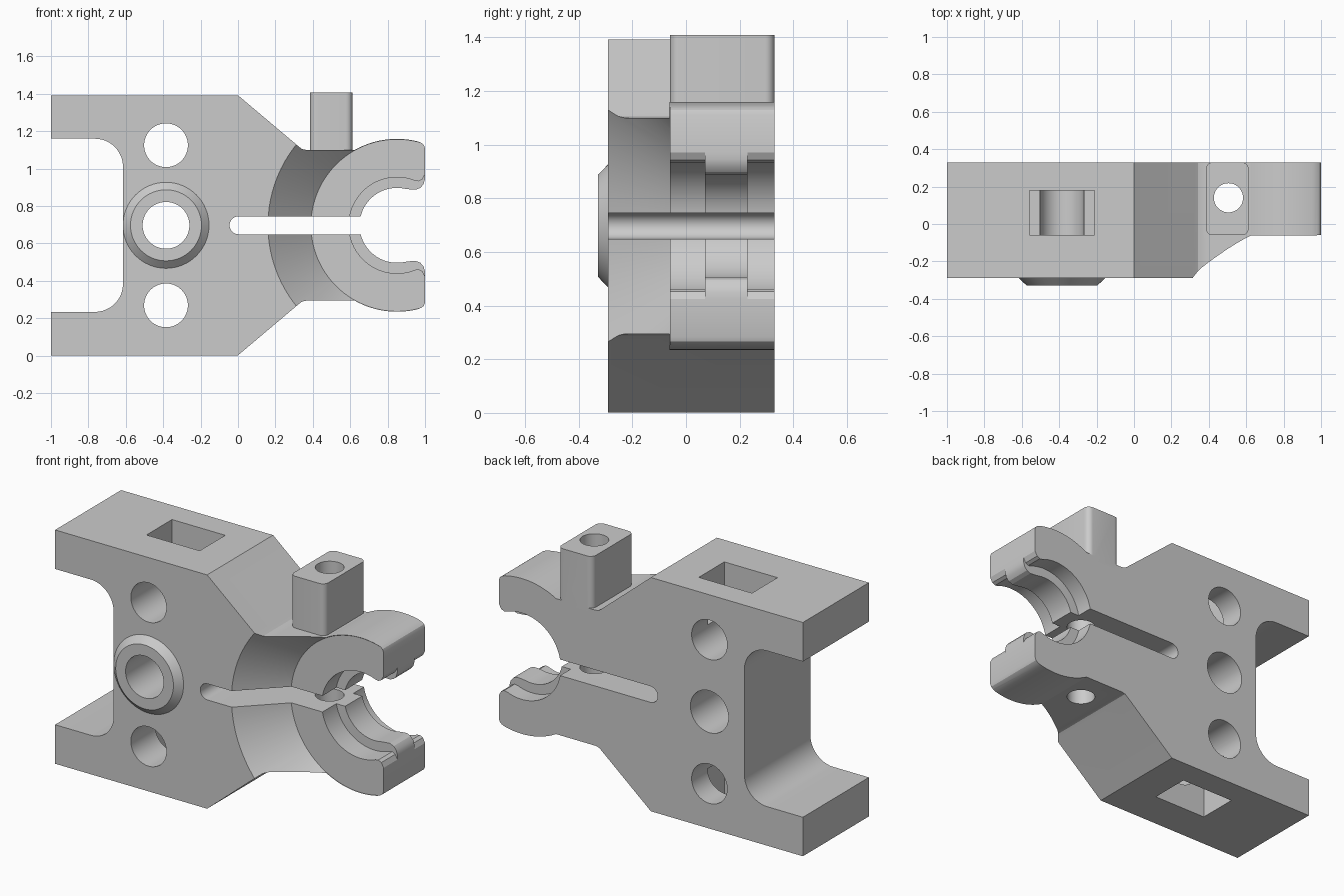
import bpy, bmesh, math

old = bpy.data.objects.get("Cube")
if old:
    bpy.data.objects.remove(old, do_unlink=True)

ZC = 0.697                     # height of the symmetry plane
FRONT, JAW_FRONT, BACK = -0.29, -0.06, 0.33
JAW_X = 0.85                   # centre of the round jaw
HOLE_X = -0.385                # column of mounting holes

grey = bpy.data.materials.new("light grey")
grey.use_nodes = True
colour = (0.6, 0.6, 0.6, 1)
grey.diffuse_color = colour
grey.node_tree.nodes["Principled BSDF"].inputs["Base Color"].default_value = colour


def arc(cx, cy, r, a0, a1, n=16):
    """Points along an arc, angles in degrees."""
    angles = [math.radians(a0 + (a1 - a0) * i / n) for i in range(n + 1)]
    return [(cx + r * math.cos(a), cy + r * math.sin(a)) for a in angles]


def circle(cx, cy, r, n=64):
    return arc(cx, cy, r, 0, 360, n)[:-1]


def rect(x0, x1, y0, y1):
    return [(x0, y0), (x1, y0), (x1, y1), (x0, y1)]


def mirrored(upper):
    """Close an upper half profile with its reflection in the symmetry plane."""
    return upper + [(x, 2 * ZC - z) for x, z in reversed(upper)]


def solid(name, sections, axis="Y"):
    """Capped solid through matching sections: [(profile, depth), ...]."""
    bm = bmesh.new()
    rings = []
    for profile, d in sections:
        rings.append([bm.verts.new((u, d, v) if axis == "Y" else (u, v, d))
                      for u, v in profile])
    bm.faces.new(rings[0])
    bm.faces.new(rings[-1])
    for a, b in zip(rings, rings[1:]):
        for i in range(len(a)):
            j = (i + 1) % len(a)
            bm.faces.new((a[i], a[j], b[j], b[i]))
    bmesh.ops.recalc_face_normals(bm, faces=bm.faces[:])
    mesh = bpy.data.meshes.new(name)
    bm.to_mesh(mesh)
    bm.free()
    mesh.materials.append(grey)
    ob = bpy.data.objects.new(name, mesh)
    bpy.context.collection.objects.link(ob)
    return ob


def prism(name, profile, d0, d1, axis="Y"):
    return solid(name, [(profile, d0), (profile, d1)], axis)


def combine(target, tool, operation="DIFFERENCE"):
    mod = target.modifiers.new("combine", "BOOLEAN")
    mod.operation, mod.solver, mod.object = operation, "EXACT", tool
    bpy.context.view_layer.objects.active = target
    bpy.ops.object.modifier_apply(modifier=mod.name)
    bpy.data.objects.remove(tool, do_unlink=True)


# Plate outline: C-shaped rear, sloped shoulders, round jaw
upper = (arc(-0.765, 1.01, 0.15, 0, 90, 12)
         + [(-1, 1.16), (-1, 1.392), (0, 1.392), (0.325, 1.118),
            (0.342, 1.105), (0.365, 1.1)]
         + arc(JAW_X, ZC, 0.462, 119.3, 76, 24)
         + [(0.98, 1.138), (0.993, 1.128), (1, 1.11)])
body = prism("clamp_body", mirrored(upper), FRONT, BACK)

# Conical relief that thins the plate down to the jaw
combine(body, solid("jaw_relief", [(circle(JAW_X, ZC, 0.46, 96), JAW_FRONT),
                                   (circle(JAW_X, ZC, 0.71, 96), FRONT - 0.02)]))

# Bevelled collar round the middle hole
combine(body, solid("collar", [(circle(HOLE_X, ZC, 0.23), FRONT + 0.03),
                               (circle(HOLE_X, ZC, 0.23), FRONT),
                               (circle(HOLE_X, ZC, 0.19), -0.328)]), "UNION")

# Screw block on top of the jaw, with rounded upright edges
r = 0.035
x0, x1, y0, y1 = 0.385, 0.612, JAW_FRONT, BACK
block = (arc(x1 - r, y1 - r, r, 0, 90, 6) + arc(x0 + r, y1 - r, r, 90, 180, 6)
         + arc(x0 + r, y0 + r, r, 180, 270, 6) + arc(x1 - r, y0 + r, r, 270, 360, 6))
combine(body, prism("screw_block", block, 1.06, 1.408, "Z"), "UNION")

# Jaw opening: a middle ridge, with wider recesses in front and behind
ridge = (arc(JAW_X, ZC, 0.2, 178, 78, 28)
         + [(0.92, 0.889), (0.95, 0.887), (0.975, 0.897), (0.992, 0.917),
            (1.0, 0.945), (1.1, 0.945)])
recess = (arc(JAW_X, ZC, 0.257, 178, 68, 28)
          + [(0.965, 0.932), (0.985, 0.942), (1.0, 0.97), (1.1, 0.97)])
combine(body, prism("ridge_cut", mirrored(ridge), -0.4, 0.4))
for d0, d1 in ((-0.4, 0.07), (0.23, 0.4)):
    combine(body, prism("recess_cut", mirrored(recess), d0, d1))

# Flex slot with a round end
slot = arc(0.003, ZC, 0.048, 90, 270) + [(0.75, ZC - 0.048), (0.75, ZC + 0.048)]
combine(body, prism("slot_cut", slot, -0.4, 0.4))

# Mounting holes
for dz, radius in ((0.428, 0.117), (0, 0.125), (-0.428, 0.117)):
    combine(body, prism("hole_cut", circle(HOLE_X, ZC + dz, radius), -0.4, 0.4))

# Nut pockets from the top and the bottom
for z0, z1 in ((1.125, 1.5), (-0.1, 2 * ZC - 1.125)):
    combine(body, prism("pocket_cut", rect(-0.56, -0.21, -0.06, 0.18), z0, z1, "Z"))

# Upright screw hole through both jaws
combine(body, prism("screw_hole_cut", circle(0.505, 0.14, 0.078, 48), -0.1, 1.6, "Z"))

# Smooth the curves, keep the edges crisp
bpy.ops.object.select_all(action="DESELECT")
body.select_set(True)
bpy.context.view_layer.objects.active = body
bpy.ops.object.shade_smooth_by_angle(angle=math.radians(25))
